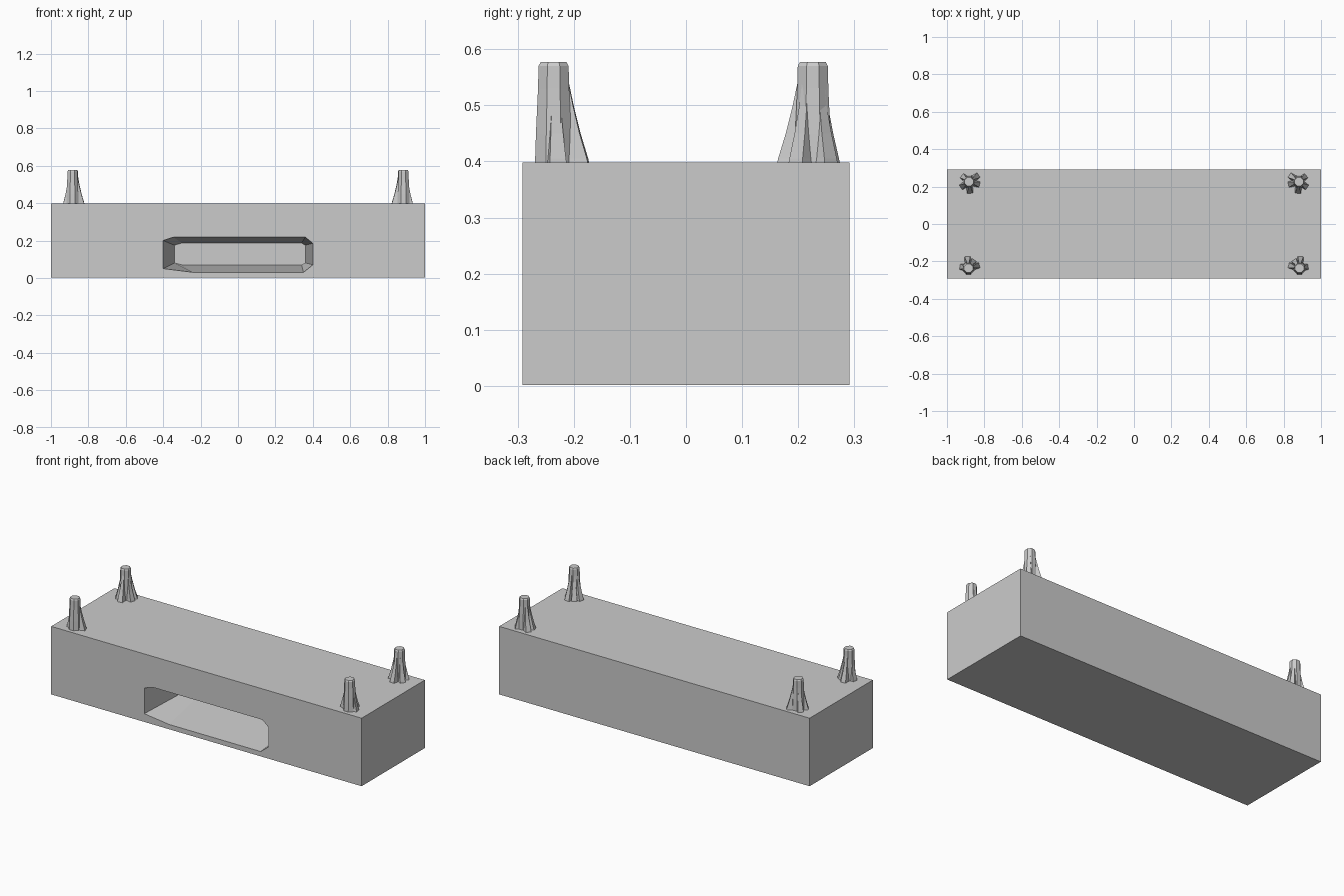
import bpy, bmesh
from math import sin, cos, pi, radians

if "Cube" in bpy.data.objects:
    bpy.data.objects.remove(bpy.data.objects["Cube"])


def finish(name, bm):
    bmesh.ops.recalc_face_normals(bm, faces=bm.faces[:])
    me = bpy.data.meshes.new(name)
    bm.to_mesh(me)
    bm.free()
    ob = bpy.data.objects.new(name, me)
    bpy.context.collection.objects.link(ob)
    return ob


def loft(bm, rings):
    """Skin a list of equal-length vertex rings and cap both ends."""
    vs = [[bm.verts.new(p) for p in ring] for ring in rings]
    n = len(vs[0])
    for a, b in zip(vs, vs[1:]):
        for i in range(n):
            j = (i + 1) % n
            bm.faces.new((a[i], a[j], b[j], b[i]))
    bm.faces.new(vs[0])
    bm.faces.new(vs[-1])


# Main block
bm = bmesh.new()
loft(bm, [[(x, y, z) for x, y in ((-1, -.291), (1, -.291), (1, .291), (-1, .291))]
          for z in (.002, .398)])
body = finish("body", bm)

# Front pocket: chamfered opening tapering towards the back
outer = [(-.40, .05), (-.24, .03), (.35, .03), (.40, .07),
         (.40, .185), (.36, .218), (-.345, .218), (-.40, .20)]
inner = [(-.34, .08), (-.30, .07), (.34, .07), (.36, .08),
         (.36, .175), (.34, .187), (-.30, .187), (-.34, .175)]


bm = bmesh.new()
front = [(x, -.291, z) for x, z in outer]
loft(bm, [[(x, -.35, z) for x, z in outer], front, [(x, .19, z) for x, z in inner]])
cutter = finish("pocket_cutter", bm)
cutter.hide_render = True
cutter.hide_viewport = True
mod = body.modifiers.new("pocket", 'BOOLEAN')
mod.operation = 'DIFFERENCE'
mod.solver = 'EXACT'
mod.object = cutter


# Feet: eight-sided tapered post with flared root fins
def foot(name, cx, cy, fins, side):
    bm = bmesh.new()
    loft(bm, [[(cx + side * r * cos(pi / 8 + k * pi / 4),
                cy + r * sin(pi / 8 + k * pi / 4), z) for k in range(8)]
              for z, r in ((.39, .036), (.45, .034), (.53, .030), (.570, .029), (.577, .025))])
    for deg, reach in fins:
        a = radians(deg)
        rings = []
        for z, r, w in ((.39, reach, .020), (.405, reach * .95, .018),
                        (.45, reach * .74, .014), (.50, reach * .55, .010), (.54, .027, .006)):
            ring = []
            for u, v in ((0, -w), (r, -w * .8), (r, w * .8), (0, w)):
                ring.append((cx + side * (u * cos(a) - v * sin(a)),
                             cy + u * sin(a) + v * cos(a), z))
            rings.append(ring)
        loft(bm, rings)
    return finish(name, bm)


front_fins = [(10, .048), (85, .064), (165, .062), (125, .055)]
back_fins = [(40, .052), (145, .064), (195, .060), (265, .064), (325, .055)]
for side, word in ((-1, "left"), (1, "right")):
    foot(f"front_{word}_foot", side * .885, -.236, front_fins, side)
    foot(f"back_{word}_foot", side * .882, .226, back_fins, side)
